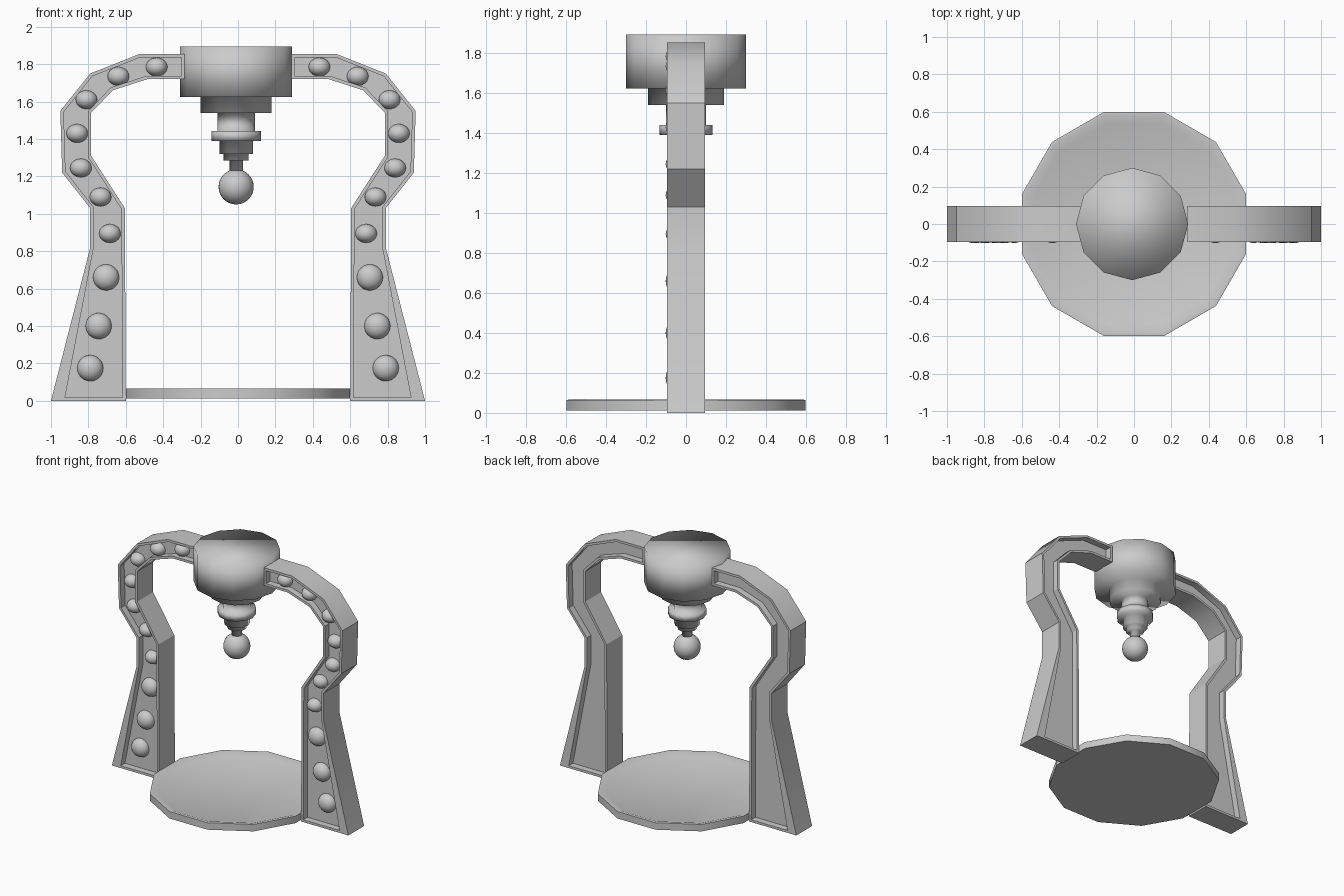
import bpy, bmesh
from math import cos, sin, pi, radians
from mathutils import Vector

if "Cube" in bpy.data.objects:
    bpy.data.objects.remove(bpy.data.objects["Cube"])


def finish(bm, name, smooth_angle=None, mirror=False):
    bmesh.ops.recalc_face_normals(bm, faces=bm.faces[:])
    me = bpy.data.meshes.new(name)
    bm.to_mesh(me)
    bm.free()
    ob = bpy.data.objects.new(name, me)
    bpy.context.collection.objects.link(ob)
    bpy.ops.object.select_all(action='DESELECT')
    ob.select_set(True)
    bpy.context.view_layer.objects.active = ob
    if mirror:
        ob.modifiers.new("mirror", 'MIRROR').use_axis[0] = True
    if smooth_angle is None:
        bpy.ops.object.shade_smooth()
    else:
        bpy.ops.object.shade_smooth_by_angle(angle=radians(smooth_angle))
    return ob


def lathe(name, profile, sides, turn=0.0, cx=0.0, smooth_angle=None):
    """Spin (radius, z) pairs about a vertical axis and cap both ends."""
    bm = bmesh.new()
    rings = []
    for r, z in profile:
        rings.append([bm.verts.new((cx + r * cos(turn + 2 * pi * i / sides),
                                    r * sin(turn + 2 * pi * i / sides), z))
                      for i in range(sides)])
    for a, b in zip(rings, rings[1:]):
        for i in range(sides):
            j = (i + 1) % sides
            bm.faces.new((a[i], a[j], b[j], b[i]))
    bm.faces.new(rings[0])
    bm.faces.new(rings[-1])
    return finish(bm, name, smooth_angle)


# Round base plate with a raised rim
lathe("base_plate", [(0.62, 0.012), (0.62, 0.065), (0.60, 0.067), (0.555, 0.05)],
      12, turn=pi / 12, smooth_angle=40)

# Hanging head: stepped drums tapering down to the neck
steps = [(0.30, 1.895, 1.625), (0.19, 1.625, 1.54), (0.10, 1.54, 1.442),
         (0.133, 1.442, 1.39), (0.09, 1.39, 1.32), (0.067, 1.32, 1.285),
         (0.036, 1.285, 1.20)]
profile = [(r, z) for r, top, bottom in steps for z in (top, bottom)]
lathe("hanging_head", profile, 12, cx=-0.01)

# Ball tip
bm = bmesh.new()
bmesh.ops.create_uvsphere(bm, u_segments=32, v_segments=16, radius=0.094)
bmesh.ops.translate(bm, verts=bm.verts[:], vec=(-0.01, 0, 1.144))
finish(bm, "ball_tip")

# Curved side arms: extruded outline with a recessed panel front and back
outline = [(1.0, 0), (0.79, 0.82), (0.79, 1.03), (0.94, 1.22), (0.95, 1.55),
           (0.79, 1.75), (0.525, 1.855), (0.285, 1.855), (0.285, 1.72),
           (0.485, 1.72), (0.67, 1.66), (0.785, 1.54), (0.785, 1.31),
           (0.605, 1.03), (0.60, 0)]
HALF, DEPTH = 0.095, 0.05
bm = bmesh.new()
front = bm.faces.new([bm.verts.new((x, -HALF, z)) for x, z in outline])
ext = bmesh.ops.extrude_face_region(bm, geom=[front], use_keep_orig=True)
bmesh.ops.translate(bm, verts=[g for g in ext["geom"] if isinstance(g, bmesh.types.BMVert)],
                    vec=(0, 2 * HALF, 0))
bmesh.ops.recalc_face_normals(bm, faces=bm.faces[:])
for panel in [f for f in bm.faces if len(f.verts) == len(outline)]:
    push = -panel.normal * DEPTH
    bmesh.ops.inset_region(bm, faces=[panel], thickness=0.018, use_even_offset=True)
    foot = min(panel.verts, key=lambda v: (v.co - Vector((1, v.co.y, 0))).length)
    foot.co.x = 0.925
    rim = bmesh.ops.extrude_discrete_faces(bm, faces=[panel])["faces"]
    bmesh.ops.translate(bm, verts=rim[0].verts[:], vec=push)
finish(bm, "side_arms", 30, mirror=True)

# Round studs along the front panels: large on the feet, flatter higher up
studs = [(0.79, 0.175), (0.745, 0.40), (0.705, 0.66), (0.685, 0.895),
         (0.735, 1.09), (0.84, 1.245), (0.86, 1.43), (0.81, 1.61),
         (0.64, 1.735), (0.435, 1.785)]
bm = bmesh.new()
for i, (x, z) in enumerate(studs):
    size = (0.07, 0.057, 0.07) if i < 3 else (0.058, 0.057, 0.05)
    vs = bmesh.ops.create_icosphere(bm, subdivisions=3, radius=1)["verts"]
    bmesh.ops.scale(bm, verts=vs, vec=size)
    bmesh.ops.translate(bm, verts=vs, vec=(x, DEPTH - HALF, z))
finish(bm, "front_studs", mirror=True)
